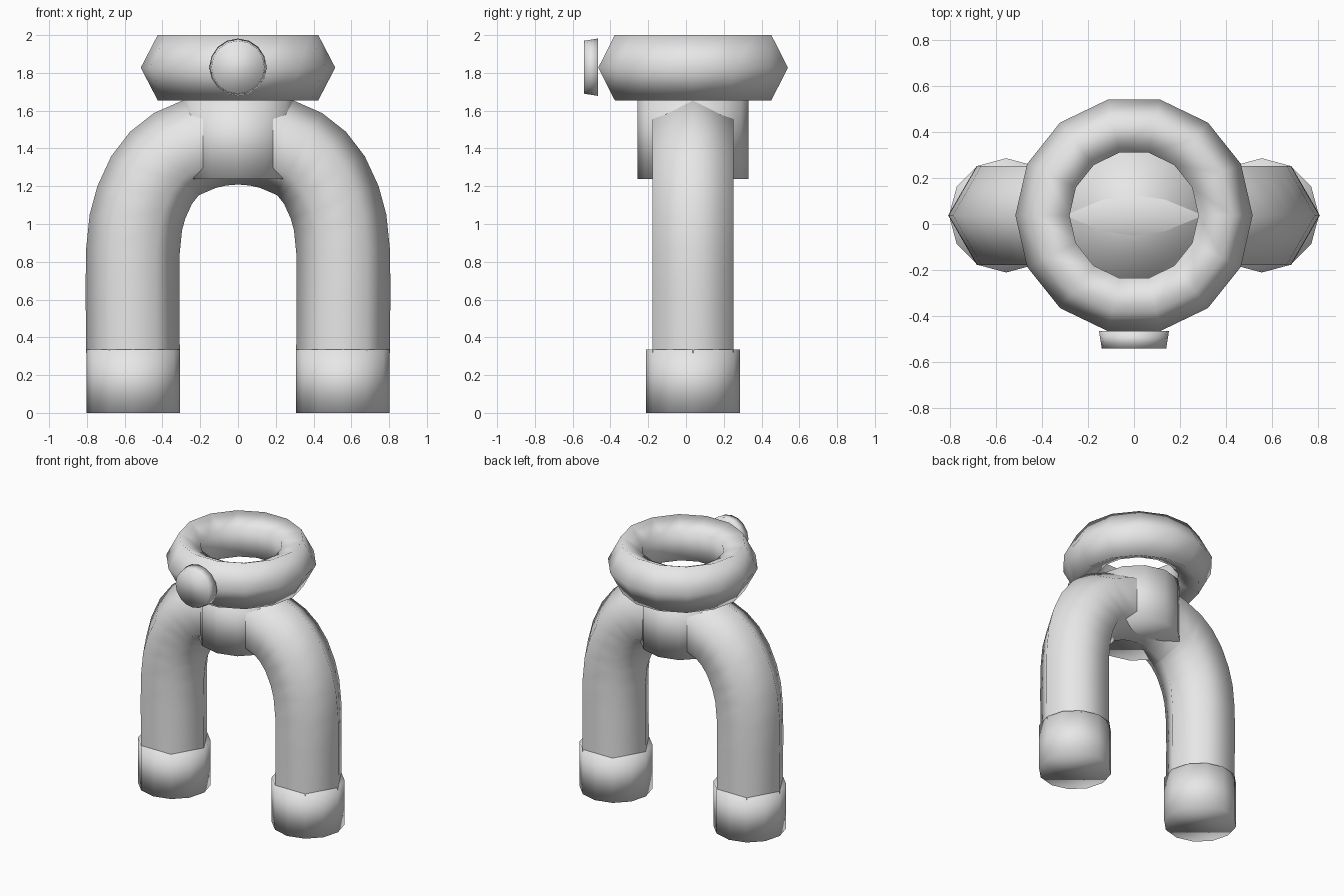
import bpy, bmesh, math
from mathutils import Matrix, Vector

if "Cube" in bpy.data.objects:
    bpy.data.objects.remove(bpy.data.objects["Cube"])

YC = 0.0375  # depth of the shared centre line

grey = bpy.data.materials.new("plain grey")
grey.diffuse_color = (0.8, 0.8, 0.8, 1)
grey.use_nodes = True
grey.node_tree.nodes["Principled BSDF"].inputs["Base Color"].default_value = grey.diffuse_color


def finish(name, bm):
    """Turn a bmesh into a smooth shaded object."""
    bmesh.ops.recalc_face_normals(bm, faces=bm.faces)
    for f in bm.faces:
        f.smooth = True
    mesh = bpy.data.meshes.new(name)
    bm.to_mesh(mesh)
    bm.free()
    mesh.materials.append(grey)
    ob = bpy.data.objects.new(name, mesh)
    bpy.context.collection.objects.link(ob)
    return ob


def drum(name, centre, r1, r2, depth, sides, rot=None):
    """Capped cylinder or frustum."""
    bm = bmesh.new()
    m = Matrix.Translation(centre) @ (rot or Matrix.Identity(4))
    bmesh.ops.create_cone(bm, cap_ends=True, segments=sides, radius1=r1,
                          radius2=r2, depth=depth, matrix=m)
    return finish(name, bm)


def skin(bm, rings, closed):
    """Bridge consecutive loops of vertices with quads."""
    n = len(rings[0])
    for i in range(len(rings) if closed else len(rings) - 1):
        a, b = rings[i], rings[(i + 1) % len(rings)]
        for j in range(n):
            k = (j + 1) % n
            bm.faces.new((a[j], a[k], b[k], b[j]))


# Legs: one six-sided tube swept along an arch
half = [(0.556, 0.32), (0.559, 0.65), (0.557, 0.85), (0.541, 1.008),
        (0.512, 1.114), (0.458, 1.232), (0.393, 1.316), (0.324, 1.371),
        (0.2, 1.425), (0.1, 1.449)]
path = [Vector(p) for p in half + [(0, 1.457)] + [(-x, z) for x, z in half[::-1]]]
bm = bmesh.new()
rings = []
for i, p in enumerate(path):
    t = (path[min(i + 1, len(path) - 1)] - path[max(i - 1, 0)]).normalized()
    out = Vector((t.y, -t.x))
    ring = []
    for j in range(6):
        a = math.tau * j / 6
        q = p + out * 0.248 * math.cos(a)
        ring.append(bm.verts.new((q.x, YC + 0.248 * math.sin(a), q.y)))
    rings.append(ring)
skin(bm, rings, False)
finish("arched_legs", bm)

# Feet
for side, label in ((-1, "left"), (1, "right")):
    drum(label + "_foot", (side * 0.555, YC, 0.1675), 0.248, 0.248, 0.335, 12)

# Hub under the ring
drum("hub", (0, YC, 1.447), 0.293, 0.293, 0.415, 12)

# Ring: five-sided section, stretched upward, turned in fourteen steps
bm = bmesh.new()
rings = []
for i in range(14):
    a = math.tau * i / 14
    ring = []
    for j in range(5):
        b = math.tau * j / 5
        r = 0.385 + 0.13 * math.cos(b)
        ring.append(bm.verts.new((r * math.cos(a), YC + r * math.sin(a),
                                  1.8275 + 0.1815 * math.sin(b))))
    rings.append(ring)
skin(bm, rings, True)
finish("ring", bm)

# Knob on the front of the ring, tapering forward
drum("front_knob", (0, -0.5025, 1.83), 0.152, 0.14, 0.075, 16,
     Matrix.Rotation(math.pi / 2, 4, 'X'))
